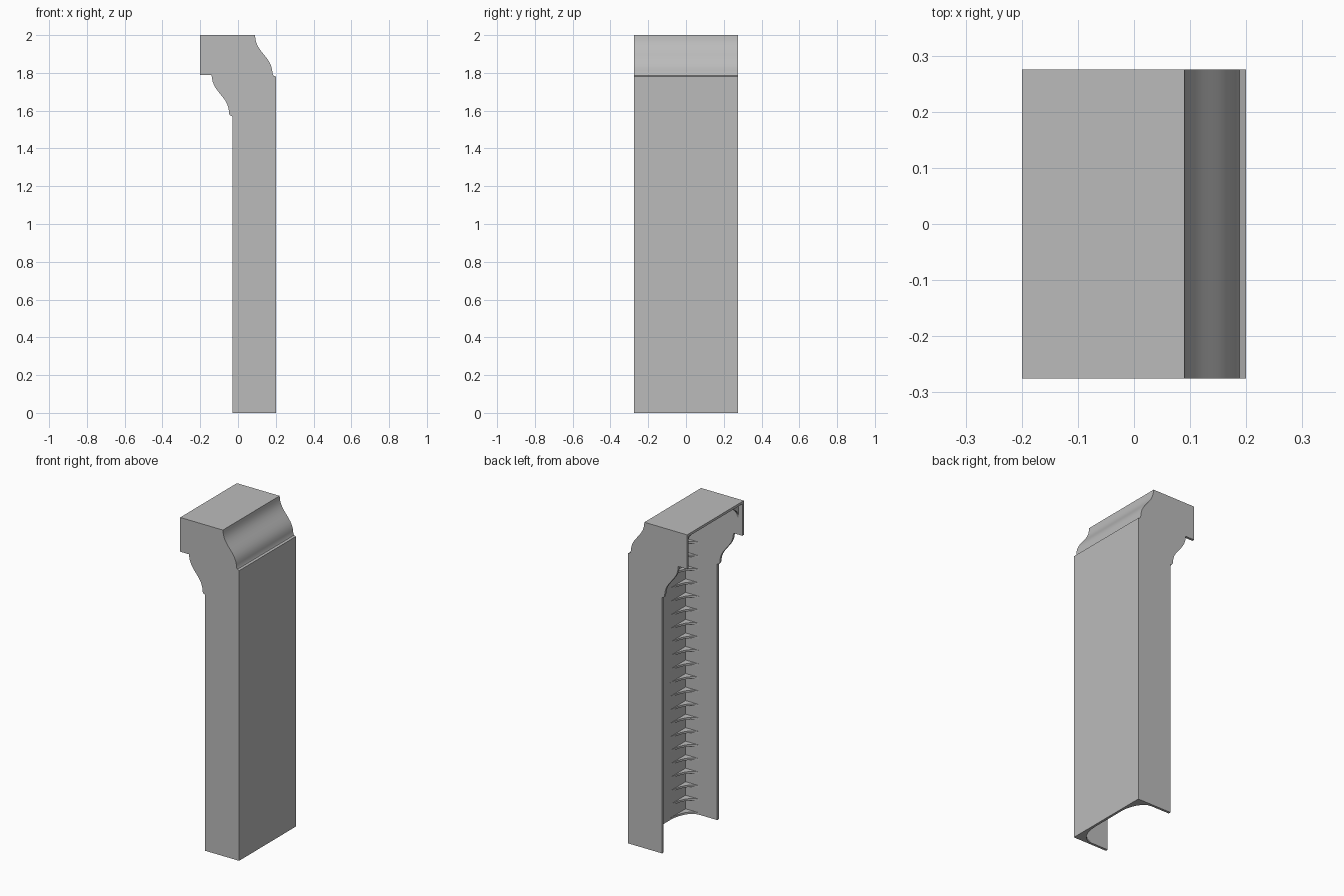
import bpy, bmesh, math
from mathutils import Vector

cube = bpy.data.objects.get("Cube")
if cube:
    bpy.data.objects.remove(cube, do_unlink=True)

HALF_W, WALL = 0.275, 0.015
INNER = HALF_W - WALL

grey = bpy.data.materials.new("light grey")
grey.use_nodes = True
colour = (0.5, 0.5, 0.5, 1)
grey.diffuse_color = colour
grey.node_tree.nodes["Principled BSDF"].inputs["Base Color"].default_value = colour


def make_object(name, bm):
    bmesh.ops.recalc_face_normals(bm, faces=bm.faces)
    mesh = bpy.data.meshes.new(name)
    bm.to_mesh(mesh)
    bm.free()
    mesh.materials.append(grey)
    obj = bpy.data.objects.new(name, mesh)
    bpy.context.collection.objects.link(obj)
    bpy.ops.object.select_all(action='DESELECT')
    obj.select_set(True)
    bpy.context.view_layer.objects.active = obj
    bpy.ops.object.shade_smooth_by_angle(angle=math.radians(30))
    return obj


def add_prism(bm, outline, depth):
    """Extrude a closed outline of 3D points along a vector."""
    face = bm.faces.new([bm.verts.new(p) for p in outline])
    new = bmesh.ops.extrude_face_region(bm, geom=[face])["geom"]
    bmesh.ops.translate(bm, vec=depth, verts=[v for v in new if isinstance(v, bmesh.types.BMVert)])


def ogee(x, z):
    """S-shaped moulding with a small step, from its upper end downward."""
    steps = 12
    pts = []
    for i in range(steps + 1):
        t = i / steps
        s = t - math.sin(2 * math.pi * t) / (2 * math.pi) * 0.8
        pts.append((x + 0.093 * s, z - 0.205 * t))
    return pts + [(x + 0.098, z - 0.215), (x + 0.11, z - 0.22)]


# Side plates, with the full bracket outline
outer = [(-0.2, 2.0)] + ogee(0.09, 2.0) + [(0.2, 0)]
inner = [(-0.2, 1.79)] + ogee(-0.14, 1.79) + [(-0.03, 0)]
for name, y in (("front_side_plate", -HALF_W), ("back_side_plate", INNER)):
    bm = bmesh.new()
    add_prism(bm, [(x, y, z) for x, z in outer + inner[::-1]], Vector((0, WALL, 0)))
    make_object(name, bm)

# Web that closes the top, the moulding and the outer face
skin = []
for i, p in enumerate(outer):
    a = Vector(outer[max(i - 1, 0)])
    b = Vector(outer[min(i + 1, len(outer) - 1)])
    d = (b - a).normalized()
    skin.append(Vector(p) + Vector((d.y, -d.x)) * WALL)
# keep both ends and the top corner square
skin[0] = Vector((-0.2, 2 - WALL))
skin[1] = Vector((0.09 - WALL, 2 - WALL))
skin[-2] = Vector((0.2 - WALL, outer[-2][1] - 0.01))
skin[-1] = Vector((0.2 - WALL, 0))
bm = bmesh.new()
rows = [[[bm.verts.new((p[0], y, p[1])) for p in path] for path in (outer, skin)]
        for y in (-INNER, INNER)]
(o1, s1), (o2, s2) = rows
for a, b in ((o1, o2), (s1, s2), (o1, s1), (o2, s2)):
    for i in range(len(a) - 1):
        bm.faces.new((a[i], a[i + 1], b[i + 1], b[i]))
for i in (0, -1):
    bm.faces.new((o1[i], o2[i], s2[i], s1[i]))
make_object("top_and_outer_web", bm)


# Thin concave gussets in the inside corners
def add_gussets(bm, base, inward, along, leg_y, leg_in):
    for side in (-1, 1):
        corner = Vector(base) + Vector((0, side * INNER, 0))
        pts = [corner]
        for i in range(7):
            a = math.pi / 2 * i / 6
            pts.append(corner + Vector((0, -side, 0)) * leg_y * (1 - math.sin(a))
                       + Vector(inward) * leg_in * (1 - math.cos(a)))
        add_prism(bm, pts, Vector(along) * 0.012)


bm = bmesh.new()
for i in range(22):
    add_gussets(bm, (0.2 - WALL, 0, 0.083 * i), (-1, 0, 0), (0, 0, 1), 0.15, 0.09)
make_object("web_gussets", bm)

bm = bmesh.new()
for i in range(4):
    add_gussets(bm, (-0.176 + 0.083 * i, 0, 2 - WALL), (0, 0, -1), (1, 0, 0), 0.15, 0.09)
make_object("top_gussets", bm)
